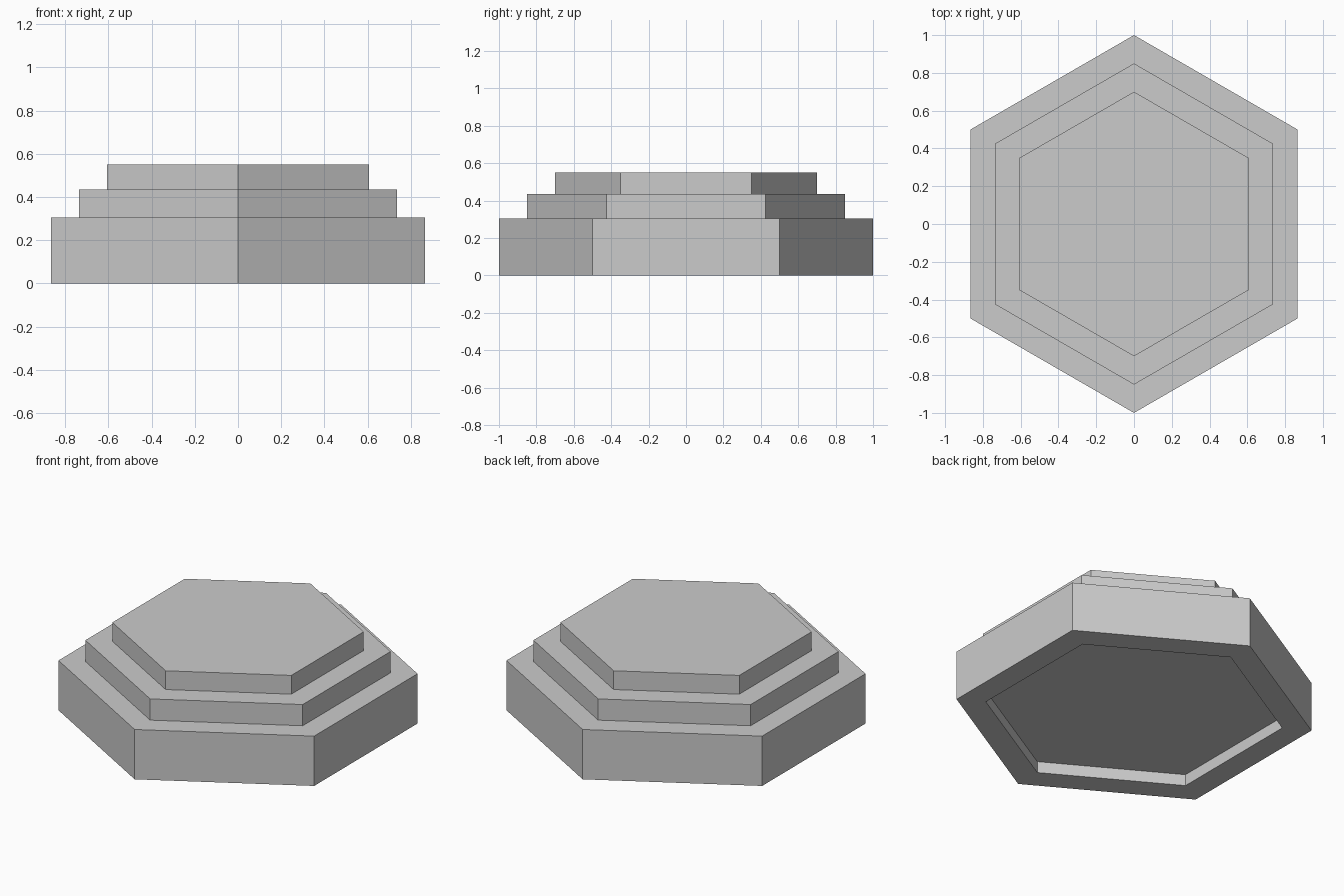
import bpy, bmesh
from math import sin, cos, pi

if "Cube" in bpy.data.objects:
    bpy.data.objects.remove(bpy.data.objects["Cube"])

SIDES = 6
# Stepped outline (radius, height): recess floor, foot rim, three tiers, top
PROFILE = [
    (0.835, 0.07), (0.835, 0.0), (1.0, 0.0), (1.0, 0.305),
    (0.85, 0.305), (0.85, 0.435), (0.70, 0.435), (0.70, 0.55),
]


def hex_ring(bm, radius, z):
    """Hexagon of vertices with points towards +y and -y."""
    angles = [pi / 2 + 2 * pi * i / SIDES for i in range(SIDES)]
    return [bm.verts.new((radius * cos(a), radius * sin(a), z)) for a in angles]


# Hexagonal stepped base, hollowed slightly underneath
bm = bmesh.new()
rings = [hex_ring(bm, r, z) for r, z in PROFILE]
for low, high in zip(rings, rings[1:]):
    for i in range(SIDES):
        j = (i + 1) % SIDES
        bm.faces.new((low[i], low[j], high[j], high[i]))
bm.faces.new(rings[0][::-1])   # recess floor
bm.faces.new(rings[-1])        # top plate
bmesh.ops.recalc_face_normals(bm, faces=bm.faces[:])

mesh = bpy.data.meshes.new("stepped_hexagonal_base")
bm.to_mesh(mesh)
bm.free()
base = bpy.data.objects.new("stepped_hexagonal_base", mesh)
bpy.context.collection.objects.link(base)
